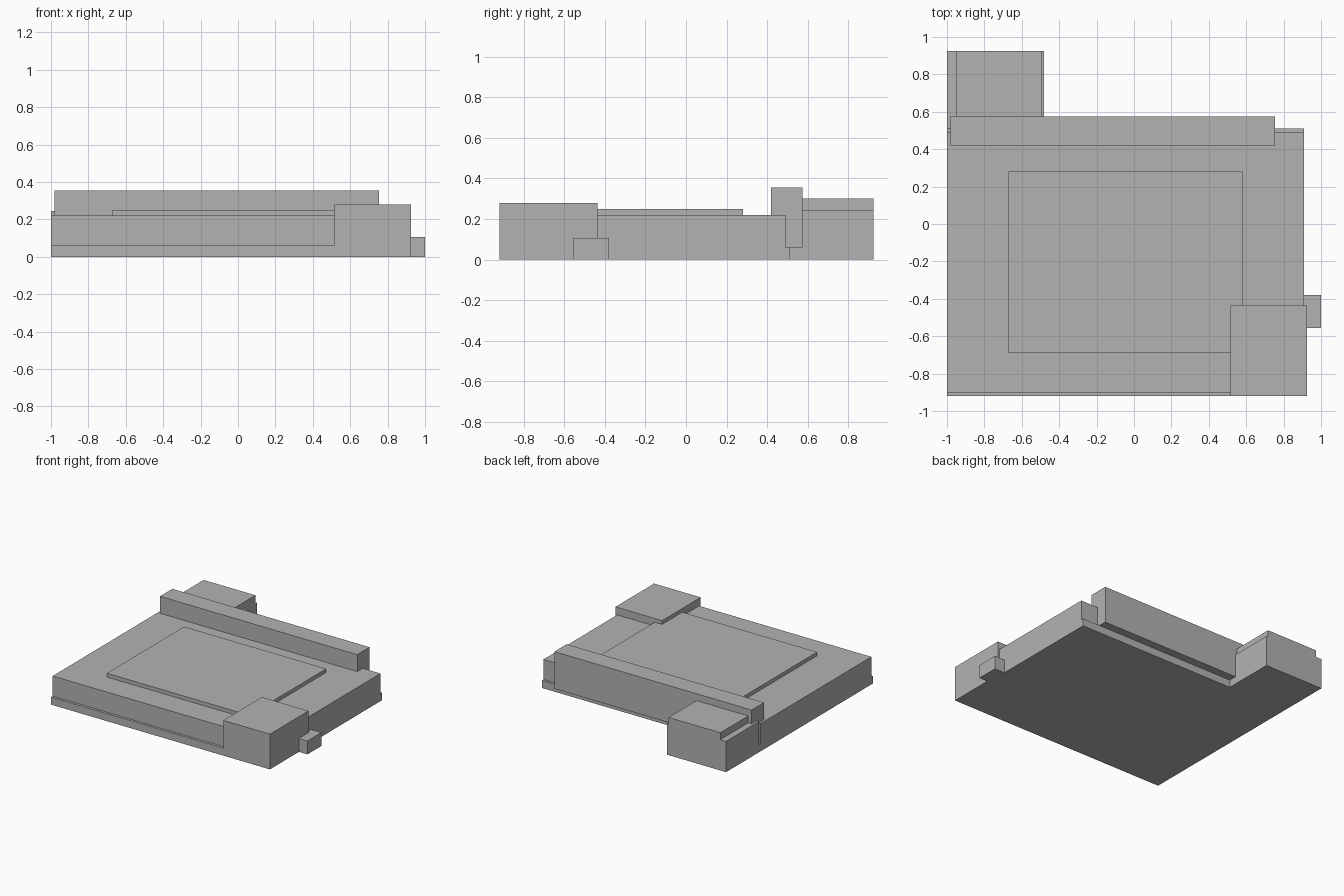
import bpy

# Remove the default cube only
cube = bpy.data.objects.get("Cube")
if cube:
    bpy.data.objects.remove(cube, do_unlink=True)

# Single flat colour
grey = bpy.data.materials.new("light grey")
grey.use_nodes = True
colour = (0.45, 0.45, 0.45, 1)
grey.diffuse_color = colour
grey.node_tree.nodes["Principled BSDF"].inputs["Base Color"].default_value = colour


def box(name, x, y, z):
    """Add a box spanning the given (low, high) ranges."""
    spans = (x, y, z)
    centre = [(low + high) / 2 for low, high in spans]
    bpy.ops.mesh.primitive_cube_add(size=1, location=centre)
    part = bpy.context.object
    part.name = name
    part.scale = [high - low for low, high in spans]
    bpy.ops.object.transform_apply(location=False, rotation=False, scale=True)
    part.data.materials.append(grey)
    return part


# Main building: plinth, body and raised roof panel
box("plinth", (-1, 0.91), (-0.92, 0.51), (0, 0.06))
box("main_body", (-1, 0.91), (-0.9, 0.49), (0.06, 0.22))
box("roof_panel", (-0.67, 0.58), (-0.69, 0.28), (0.22, 0.25))

# Long beam overhanging the back wall
box("back_beam", (-0.98, 0.755), (0.42, 0.575), (0.06, 0.355))

# Back annex with its stepped cap
box("back_annex", (-1, -0.48), (0.51, 0.925), (0, 0.245))
box("annex_cap", (-0.95, -0.495), (0.57, 0.925), (0.245, 0.3))

# Front corner block and the small side step
box("front_corner_block", (0.515, 0.925), (-0.92, -0.435), (0, 0.28))
box("side_step", (0.91, 1), (-0.555, -0.38), (0, 0.107))
